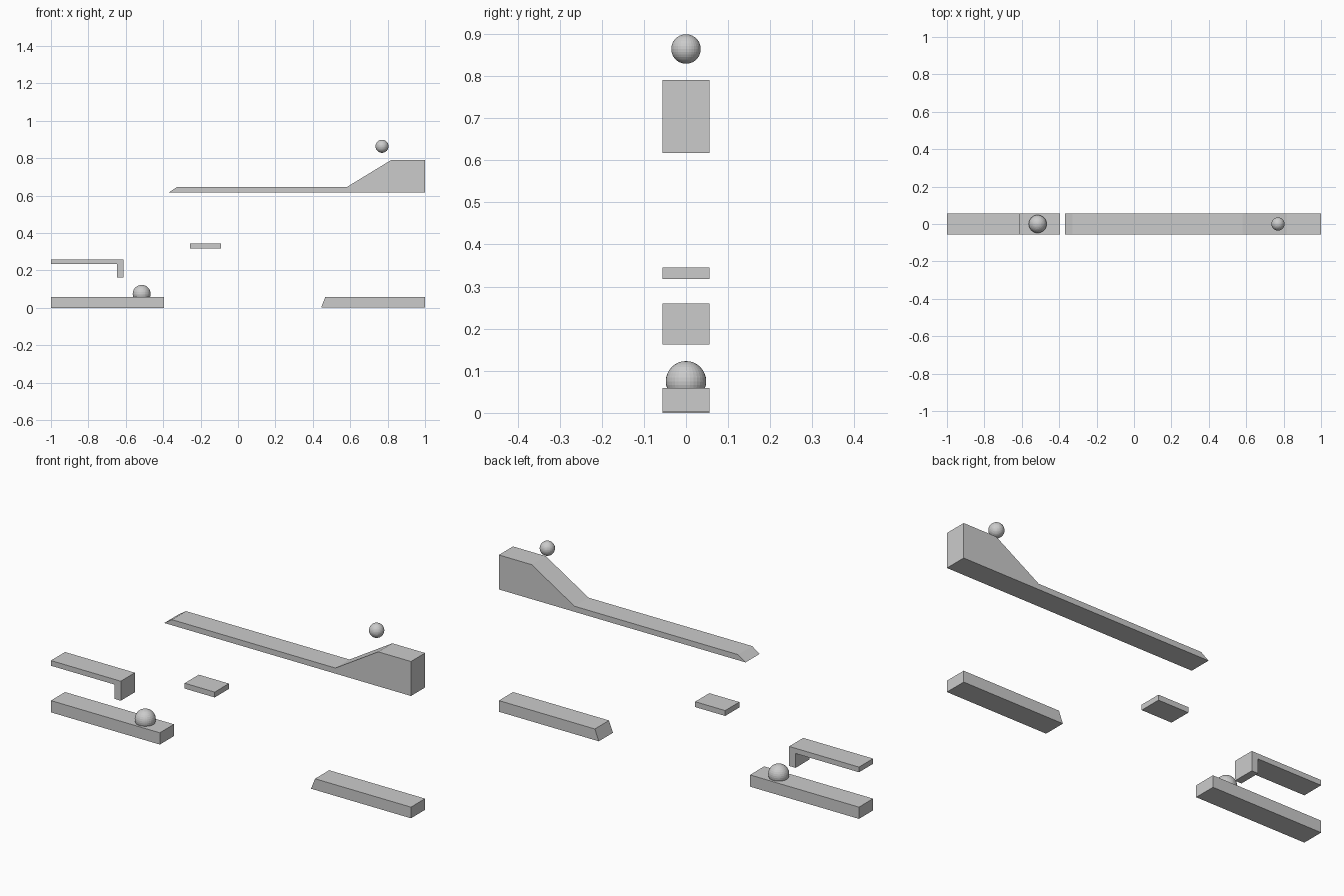
import bpy, bmesh

if "Cube" in bpy.data.objects:
    bpy.data.objects.remove(bpy.data.objects["Cube"])

HALF_WIDTH = 0.056


def extrude_profile(name, points):
    """Extrude an x-z outline through the full depth of the model."""
    bm = bmesh.new()
    face = bm.faces.new([bm.verts.new((x, -HALF_WIDTH, z)) for x, z in points])
    side = bmesh.ops.extrude_face_region(bm, geom=[face])["geom"]
    verts = [g for g in side if isinstance(g, bmesh.types.BMVert)]
    bmesh.ops.translate(bm, verts=verts, vec=(0, 2 * HALF_WIDTH, 0))
    bmesh.ops.recalc_face_normals(bm, faces=bm.faces)
    mesh = bpy.data.meshes.new(name)
    bm.to_mesh(mesh)
    bm.free()
    bpy.context.collection.objects.link(bpy.data.objects.new(name, mesh))


def ball(name, x, z, radius):
    bpy.ops.mesh.primitive_uv_sphere_add(
        segments=32, ring_count=16, radius=radius, location=(x, 0, z))
    bpy.context.object.name = name


# Upper track with raised starting ramp and bevelled left tip
extrude_profile("upper_ramp", [(-0.37, 0.617), (1, 0.617), (1, 0.79),
                               (0.818, 0.79), (0.58, 0.645), (-0.328, 0.645)])

# Small floating step
extrude_profile("middle_step", [(-0.257, 0.318), (-0.09, 0.318),
                                (-0.09, 0.345), (-0.257, 0.345)])

# Shelf with downward lip
extrude_profile("lipped_shelf", [(-1, 0.234), (-0.648, 0.234), (-0.648, 0.162),
                                 (-0.612, 0.162), (-0.612, 0.26), (-1, 0.26)])

# Ground blocks
extrude_profile("left_floor", [(-1, 0), (-0.395, 0), (-0.395, 0.059), (-1, 0.059)])
extrude_profile("right_floor", [(0.445, 0.003), (1, 0.003), (1, 0.059), (0.467, 0.059)])

# Balls
ball("large_ball", -0.515, 0.075, 0.048)
ball("small_ball", 0.77, 0.864, 0.035)
